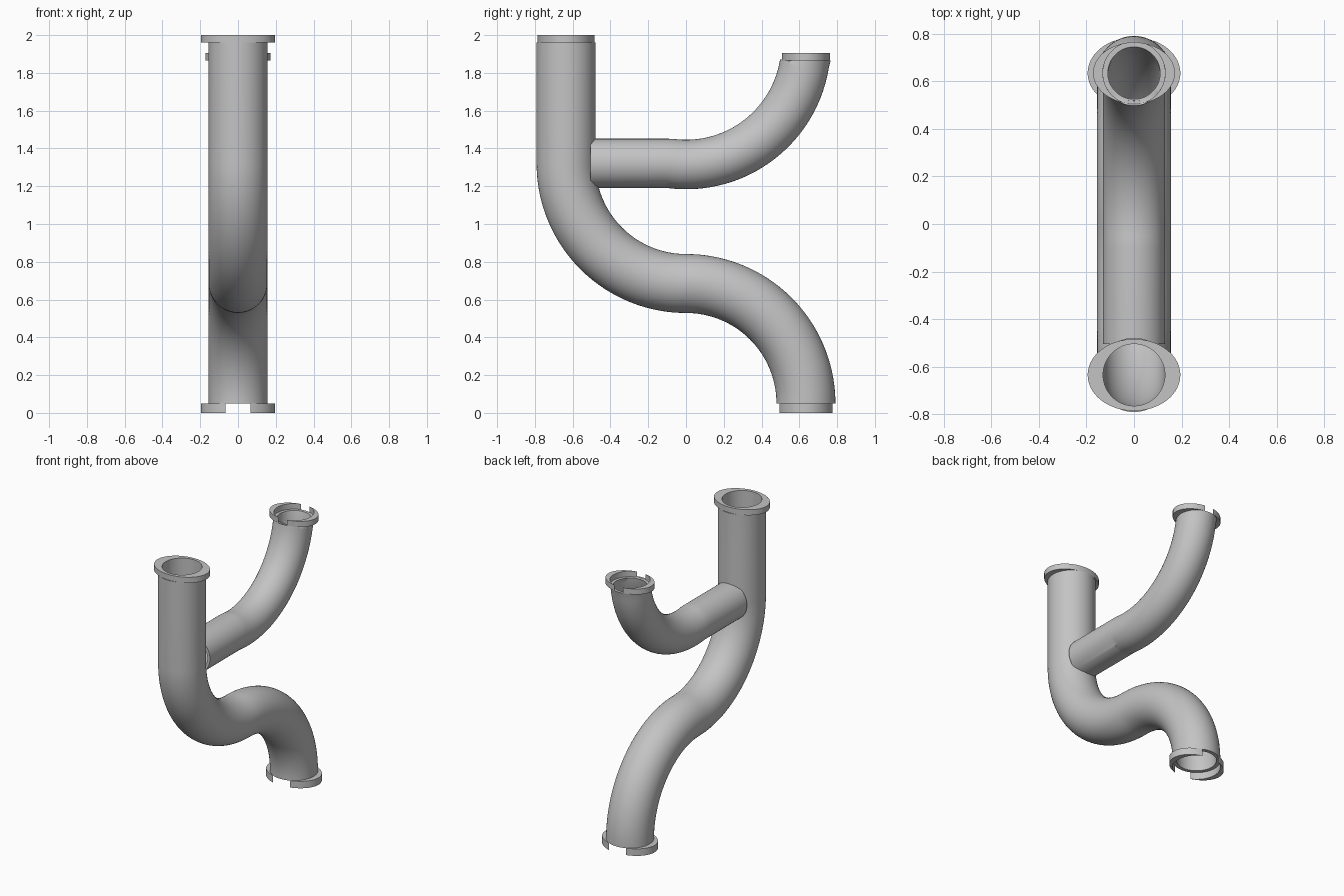
import bpy, bmesh
from math import sin, cos, pi, radians, sqrt, acos

if "Cube" in bpy.data.objects:
    bpy.data.objects.remove(bpy.data.objects["Cube"], do_unlink=True)

grey = bpy.data.materials.new("pipe_grey")
grey.use_nodes = True
grey.diffuse_color = (0.55, 0.55, 0.55, 1)
grey.node_tree.nodes["Principled BSDF"].inputs["Base Color"].default_value = (0.55, 0.55, 0.55, 1)

SIDES = 64
BEND = 0.635      # bend radius, also the offset of each pipe mouth


def finish(bm, name):
    bmesh.ops.remove_doubles(bm, verts=bm.verts, dist=1e-5)
    bmesh.ops.recalc_face_normals(bm, faces=bm.faces)
    mesh = bpy.data.meshes.new(name)
    bm.to_mesh(mesh)
    bm.free()
    mesh.materials.append(grey)
    mesh.shade_smooth()
    mesh.set_sharp_from_angle(angle=radians(35))
    obj = bpy.data.objects.new(name, mesh)
    bpy.context.scene.collection.objects.link(obj)
    return obj


def arc(cy, cz, start, end, steps=36):
    """Stations (y, z, section angle) along a bend; the angle is the section's in-plane axis."""
    out = []
    for i in range(steps + 1):
        a = radians(start + (end - start) * i / steps)
        out.append((cy + BEND * cos(a), cz + BEND * sin(a), a))
    return out


def tube(name, path, outer, inner):
    """Hollow pipe swept in the YZ plane."""
    bm = bmesh.new()
    skins = []
    for r in (outer, inner):
        rings = []
        for y, z, a in path:
            rings.append([bm.verts.new((r * sin(t), y + r * cos(t) * cos(a), z + r * cos(t) * sin(a)))
                          for t in (2 * pi * k / SIDES for k in range(SIDES))])
        skins.append(rings)

    def bridge(p, q):
        for k in range(SIDES):
            n = (k + 1) % SIDES
            bm.faces.new((p[k], p[n], q[n], q[k]))

    for rings in skins:
        for p, q in zip(rings, rings[1:]):
            bridge(p, q)
    for end in (0, -1):
        bridge(skins[0][end], skins[1][end])
    return finish(bm, name)


def collar(name, y, z0, z1, a, b, hole):
    """Oval plate with a round hole; it splits into two crescents if the hole is wider than the oval."""
    bm = bmesh.new()
    gap = sqrt((hole**2 - b**2) / (1 - (b / a)**2)) if hole > b else 0
    t_end, p_end = acos(gap / a), acos(gap / hole)
    steps = SIDES // 2
    for side in (1, -1):
        rows = []
        for i in range(steps + 1):
            f = 2 * i / steps - 1
            t, p = f * t_end, f * p_end
            o = (side * a * cos(t), y + b * sin(t))
            n = (side * hole * cos(p), y + hole * sin(p))
            rows.append([bm.verts.new((*c, z)) for c, z in ((o, z0), (o, z1), (n, z1), (n, z0))])
        for p, q in zip(rows, rows[1:]):
            for k in range(4):
                m = (k + 1) % 4
                bm.faces.new((p[k], p[m], q[m], q[k]))
    return finish(bm, name)


# Main pipe: straight drop, then an S bend to the lower mouth
main_path = [(-BEND, 1.96, pi)] + arc(0, 1.32, 180, 270)
main_path += [(y, z, a + pi) for y, z, a in arc(0, 0.05, 90, 0)][1:]
tube("main_pipe", main_path, 0.156, 0.13)

# Branch pipe: straight stub, then a bend up to a level mouth
branch_bend = arc(0, 1.95, -97.7, -9)
branch_path = [(-0.505, branch_bend[0][1], -pi / 2), (-0.1, branch_bend[0][1], -pi / 2)]
branch_path += branch_bend + [(0.635, 1.866, 0)]
tube("branch_pipe", branch_path, 0.131, 0.11)

# Oval collars at the three mouths
collar("top_collar", -BEND, 1.96, 2.0, 0.195, 0.151, 0.13)
collar("bottom_collar", BEND, 0.0, 0.05, 0.195, 0.15, 0.156)
collar("branch_collar", BEND, 1.866, 1.906, 0.172, 0.129, 0.131)
